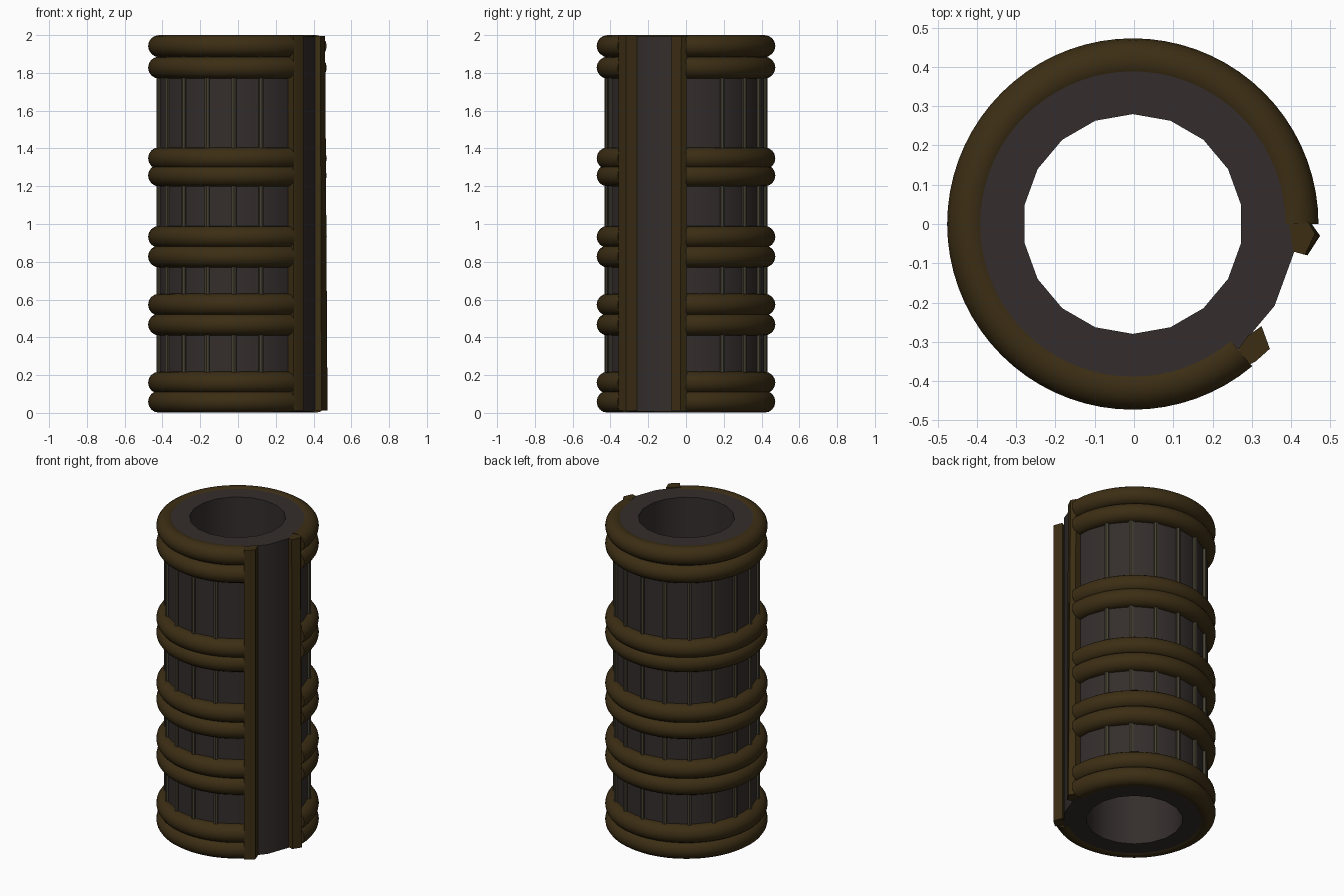
import bpy, bmesh
from math import sin, cos, radians, pi

if "Cube" in bpy.data.objects:
    bpy.data.objects.remove(bpy.data.objects["Cube"])

CX = -0.003  # tube axis sits slightly left because of the seam bars


def material(name, rgb):
    m = bpy.data.materials.new(name)
    m.diffuse_color = (*rgb, 1)
    m.use_nodes = True
    m.node_tree.nodes["Principled BSDF"].inputs["Base Color"].default_value = m.diffuse_color
    return m


WALL = material("dark_wall", (0.034, 0.027, 0.025))
BAND = material("dark_bronze", (0.045, 0.027, 0.007))
STRIP = material("pale_strip", (0.06, 0.052, 0.032))


def finish(name, bm, mat, angle=35):
    bmesh.ops.recalc_face_normals(bm, faces=bm.faces[:])
    me = bpy.data.meshes.new(name)
    bm.to_mesh(me)
    bm.free()
    me.materials.append(mat)
    ob = bpy.data.objects.new(name, me)
    bpy.context.collection.objects.link(ob)
    bpy.ops.object.select_all(action='DESELECT')
    ob.select_set(True)
    bpy.context.view_layer.objects.active = ob
    bpy.ops.object.shade_smooth_by_angle(angle=radians(angle))
    return ob


def sweep(name, profile, angles, mat, closed):
    """Turn a closed (radius, z) profile around the axis through the angles."""
    bm = bmesh.new()
    loops = [[bm.verts.new((CX + r * cos(a), r * sin(a), z)) for r, z in profile]
             for a in map(radians, angles)]
    n = len(profile)
    pairs = list(zip(loops, loops[1:]))
    if closed:
        pairs.append((loops[-1], loops[0]))
    else:
        bm.faces.new(loops[0])
        bm.faces.new(loops[-1])
    for a, b in pairs:
        for i in range(n):
            j = (i + 1) % n
            bm.faces.new((a[i], a[j], b[j], b[i]))
    return finish(name, bm, mat)


def prism(name, bottom, top, z0, z1, mat):
    """Upright bar joining two outlines."""
    bm = bmesh.new()
    lo = [bm.verts.new((x, y, z0)) for x, y in bottom]
    hi = [bm.verts.new((x, y, z1)) for x, y in top]
    bm.faces.new(lo)
    bm.faces.new(hi)
    n = len(lo)
    for i in range(n):
        j = (i + 1) % n
        bm.faces.new((lo[i], lo[j], hi[j], hi[i]))
    return finish(name, bm, mat, 25)


# 18-sided hollow tube
sweep("tube_wall", [(0.28, 0.008), (0.417, 0.008), (0.417, 1.993), (0.28, 1.993)],
      [10 + 20 * i for i in range(18)], WALL, True)

# Paired round bands, open at the seam
for k, z in enumerate((0.059, 0.16, 0.468, 0.573, 0.828, 0.932, 1.257, 1.348, 1.828, 1.942)):
    circle = [(0.415 + 0.058 * cos(2 * pi * i / 16), z + 0.058 * sin(2 * pi * i / 16))
              for i in range(16)]
    sweep(f"band_{k + 1}", circle, [310 * i / 62 for i in range(63)], BAND, False)

# Thin vertical strips along the wall corners
for k in range(14):
    a = radians(27.5 + 20 * k)
    outline = []
    for r, t in ((0.40, -0.012), (0.425, -0.012), (0.431, 0), (0.425, 0.012), (0.40, 0.012)):
        outline.append((CX + r * cos(a) - t * sin(a), r * sin(a) + t * cos(a)))
    prism(f"wall_strip_{k + 1}", outline, outline, 0.05, 1.95, STRIP)

# Bars edging both sides of the seam; the right one leans slightly
right_top = [(0.395, 0.0), (0.445, 0.004), (0.461, -0.025), (0.436, -0.078), (0.405, -0.07)]
right_bottom = [(0.40, 0.0), (0.45, 0.004), (0.474, -0.03), (0.442, -0.08), (0.408, -0.07)]
prism("seam_bar_right", right_bottom, right_top, 0.012, 1.995, BAND)
left = [(0.265, -0.32), (0.29, -0.285), (0.325, -0.26), (0.346, -0.318), (0.31, -0.35), (0.295, -0.358)]
prism("seam_bar_left", left, left, 0.012, 1.997, BAND)
